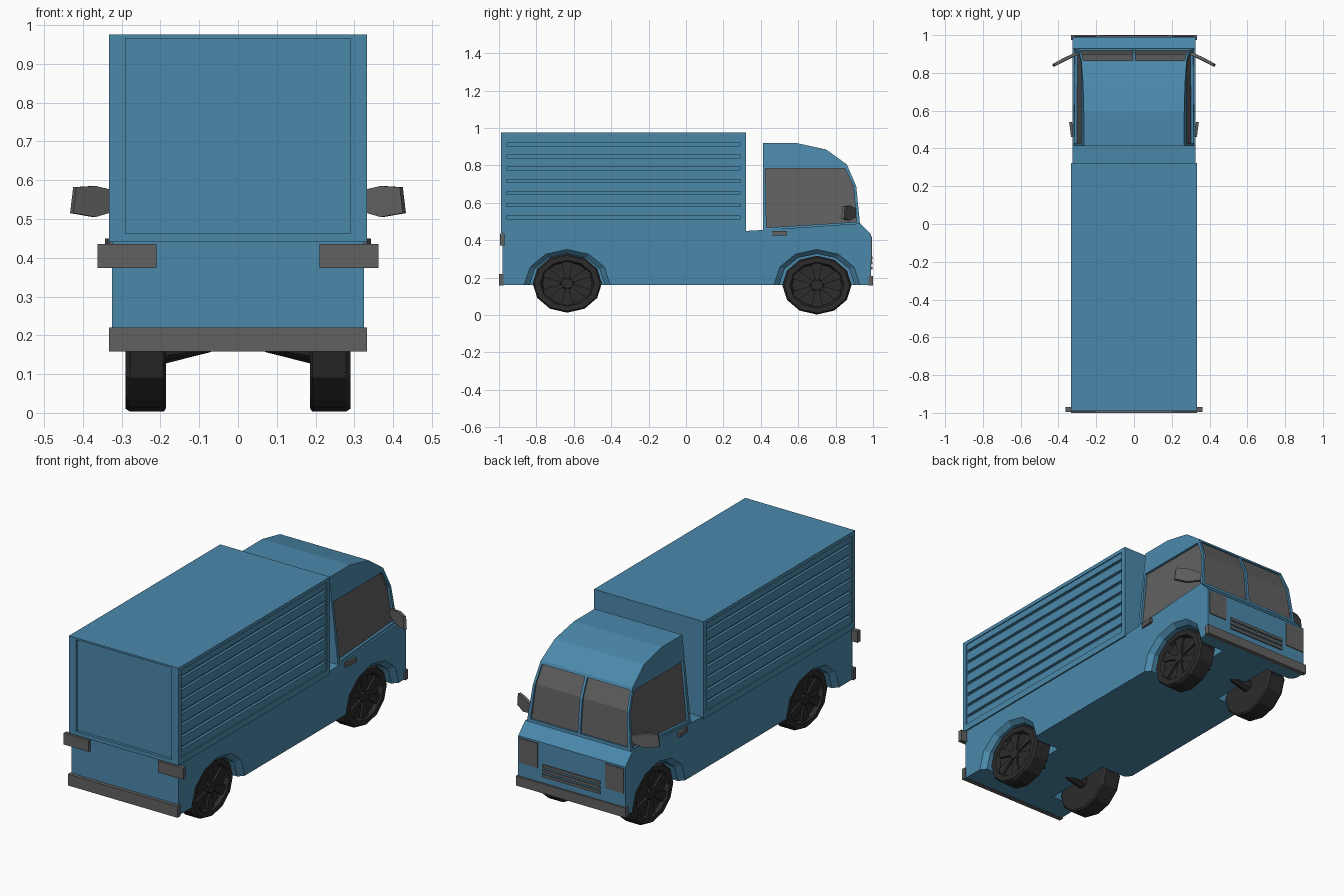
import bpy, bmesh
from math import sin, cos, pi

if "Cube" in bpy.data.objects:
    bpy.data.objects.remove(bpy.data.objects["Cube"])


def material(name, rgb):
    m = bpy.data.materials.new(name)
    m.diffuse_color = (*rgb, 1)
    m.use_nodes = True
    m.node_tree.nodes["Principled BSDF"].inputs["Base Color"].default_value = m.diffuse_color
    return m


BLUE = material("blue_paint", (0.07, 0.25, 0.41))
GREY = material("dark_grey", (0.12, 0.12, 0.12))
BLACK = material("black_rubber", (0.025, 0.025, 0.025))


def loft(name, rings, mat, caps=None):
    """Skin equal-length rings of points; caps lists the faces of an end."""
    bm = bmesh.new()
    rows = [[bm.verts.new(p) for p in ring] for ring in rings]
    n = len(rows[0])
    for a, b in zip(rows, rows[1:]):
        for i in range(n):
            bm.faces.new((a[i], a[(i + 1) % n], b[(i + 1) % n], b[i]))
    for row in (rows[0], rows[-1]):
        for cap in caps or [range(n)]:
            bm.faces.new([row[i] for i in cap])
    bmesh.ops.recalc_face_normals(bm, faces=bm.faces)
    mesh = bpy.data.meshes.new(name)
    bm.to_mesh(mesh)
    bm.free()
    mesh.materials.append(mat)
    obj = bpy.data.objects.new(name, mesh)
    bpy.context.collection.objects.link(obj)
    return obj


def box(name, x, y, z, mat):
    return loft(name, [[(x[0], y[0], k), (x[1], y[0], k), (x[1], y[1], k), (x[0], y[1], k)]
                       for k in z], mat)


def cut(obj, cutter):
    """Subtract the cutter, bake the result and remove the cutter."""
    mod = obj.modifiers.new("cut", 'BOOLEAN')
    mod.object, mod.solver = cutter, 'EXACT'
    dg = bpy.context.evaluated_depsgraph_get()
    mesh = bpy.data.meshes.new_from_object(obj.evaluated_get(dg))
    obj.modifiers.clear()
    obj.data = mesh
    bpy.data.objects.remove(cutter)


def shift(ring, dx=0, dy=0):
    return [(x + dx, y + dy, z) for x, y, z in ring]


WHEELS = (("rear", -0.635, 0.17), ("front", 0.70, 0.16))
SIDES = (("right", 1), ("left", -1))

# Lower body with sloping nose
profile = [(-.98, .16), (.99, .16), (.99, .43), (.93, .49), (.41, .455), (.32, .45), (-.98, .45)]
body = loft("lower_body", [[(x, y, z) for y, z in profile] for x in (-.325, .325)], BLUE)

# Wheel arches, flaring outwards
for _, wy, _ in WHEELS:
    for _, s in SIDES:
        rings = []
        for x, k in ((.15, .87), (.30, .87), (.326, 1), (.36, 1)):
            arc = [(s * x, wy + .23 * k * cos(i * pi / 6), .165 + .187 * k * sin(i * pi / 6))
                   for i in range(7)]
            rings.append(arc + [(s * x, wy - .23 * k, .08), (s * x, wy + .23 * k, .08)])
        cut(body, loft("arch_cutter", rings, BLUE))

# Cargo box: rear door recess, side panels with grooves
cargo = box("cargo_box", (-.333, .333), (-.99, .322), (.44, .975), BLUE)
cut(cargo, box("door_cutter", (-.29, .29), (-1.1, -.975), (.462, .965), BLUE))
for _, s in SIDES:
    cut(cargo, box("panel_cutter", (s * .328, s * .4), (-.965, .295), (.475, .955), BLUE))
    for i in range(7):
        z = .515 + .065 * i
        cut(cargo, box("groove_cutter", (s * .314, s * .4), (-.96, .29), (z, z + .016), BLUE))


# Cab shell, narrowing towards the roof
def half_width(z):
    return .318 - (z - .455) * .112


outline = [(.412, .43), (.932, .46), (.93, .49), (.91, .69), (.86, .805),
           (.75, .885), (.59, .92), (.412, .92)]
cab = loft("cab", [[(s * half_width(z), y, z) for y, z in outline] for s in (-1, 1)], BLUE)

# Side windows and split windscreen set into the cab
side_glass = [(.43, .468), (.912, .498), (.895, .69), (.85, .785), (.425, .785)]
folds = [[0, 1, 2, 5], [5, 2, 3, 4]]
for side, s in SIDES:
    ring = [(s * half_width(z), y, z) for y, z in side_glass]
    cut(cab, loft("window_cutter", [shift(ring, -s * .018), shift(ring, s * .06)], BLUE))
    loft(side + "_side_window", [shift(ring, -s * .03), shift(ring, -s * .014)], GREY)
    ring = [(s * x, y, z) for x, y, z in (
        (.008, .929, .505), (.295, .929, .505), (.278, .91, .69),
        (.268, .867, .79), (.008, .867, .79), (.008, .91, .69))]
    cut(cab, loft("screen_cutter", [shift(ring, 0, -.014), shift(ring, 0, .06)], BLUE, folds))
    loft(side + "_windscreen", [shift(ring, 0, -.025), shift(ring, 0, -.01)], GREY, folds)

# Bumpers and grille bars
box("rear_bumper", (-.333, .333), (-1, -.975), (.158, .22), GREY)
box("front_bumper", (-.333, .333), (.975, 1), (.158, .21), GREY)
for i in range(3):
    z = .245 + .026 * i
    box("grille_bar", (-.175, .175), (.98, .997), (z, z + .016), GREY)

for side, s in SIDES:
    # Lamps
    box(side + "_headlight", (s * .205, s * .318), (.97, .995), (.285, .42), GREY)
    box(side + "_tail_light", (s * .21, s * .362), (-.995, -.97), (.373, .435), GREY)
    # Door handle
    loft(side + "_door_handle", [[(s * .318, .46, z), (s * .328, .54, z),
                                  (s * .343, .54, z), (s * .333, .46, z)]
                                 for z in (.425, .45)], GREY)
    # Swept-back wing mirror
    plate = [(.29, .918, .53), (.29, .918, .565), (.375, .878, .585), (.425, .85, .582),
             (.433, .845, .515), (.375, .878, .505)]
    plate = [(s * x, y, z) for x, y, z in plate]
    loft(side + "_mirror", [plate, shift(plate, -s * .008, -.014)], GREY)

# Wheels: twelve-sided tyre with dished rim, hub, spokes and axle stub
STEPS = [(.185, .45), (.185, .94), (.192, 1), (.278, 1), (.29, .95), (.29, .78), (.268, .72), (.268, .3)]
for end, wy, wz in WHEELS:
    for side, s in SIDES:
        name = end + "_" + side

        def circle(x, k, n=12):
            return [(s * x, wy + .185 * k * cos(2 * pi * i / n), wz + .157 * k * sin(2 * pi * i / n))
                    for i in range(n)]

        loft(name + "_wheel", [circle(x, k) for x, k in STEPS], BLACK)
        loft(name + "_hub", [circle(.26, .22), circle(.284, .17)], BLACK)
        for i in range(6):
            def at(x, k, a):
                t = (i + .5 + a) * pi / 3
                return (s * x, wy + .185 * k * cos(t), wz + .157 * k * sin(t))
            loft(name + "_spoke", [[at(x, .12, -.35), at(x, .77, -.22), at(x, .77, .22), at(x, .12, .35)]
                                   for x in (.262, .28)], BLACK)
        loft(name + "_axle", [[(s * x, wy + r * cos(i * pi / 4), z + r * sin(i * pi / 4))
                               for i in range(8)]
                              for x, z, r in ((.07, .187, .03), (.20, wz, .036))], BLACK)
